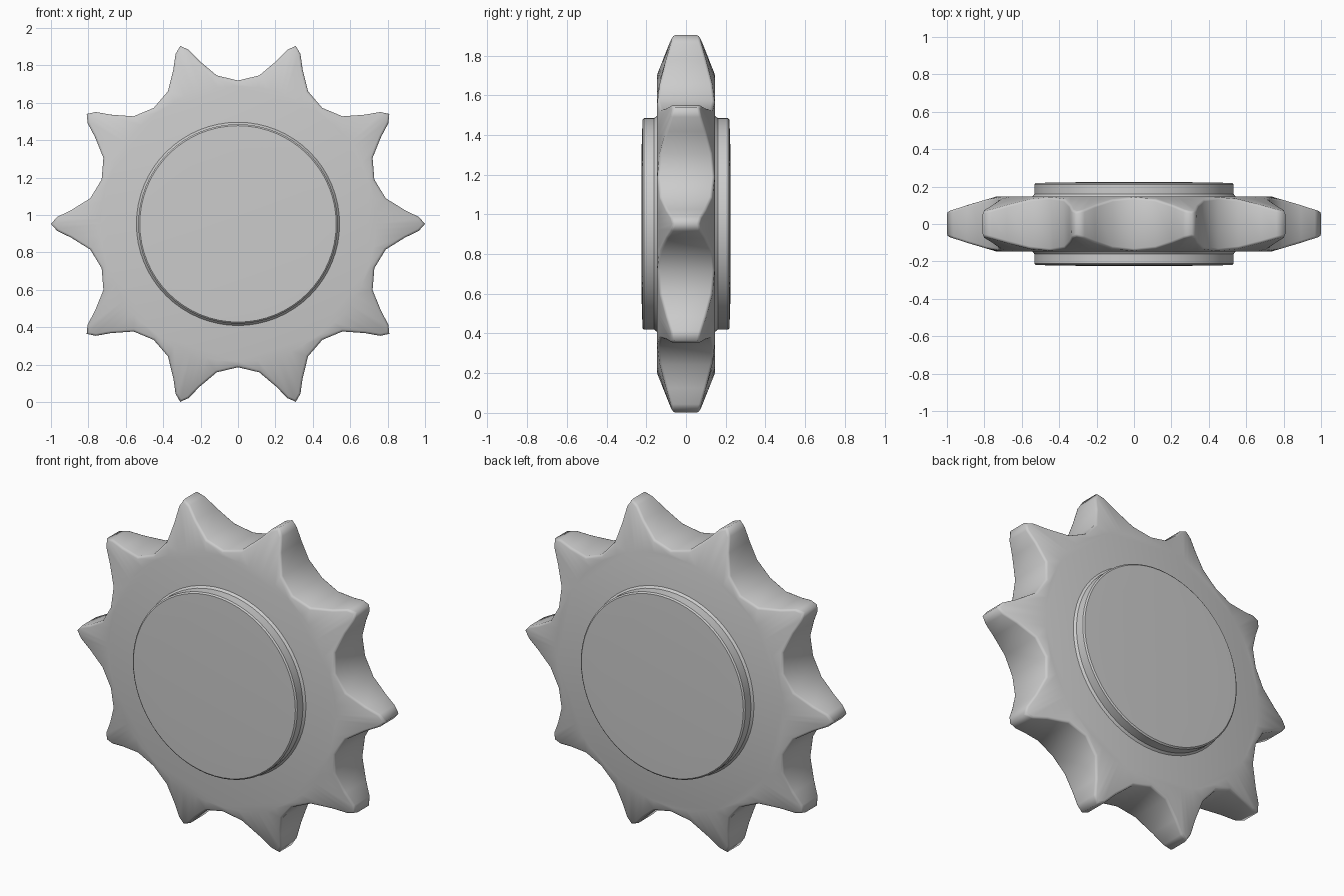
import bpy, bmesh, math

if "Cube" in bpy.data.objects:
    bpy.data.objects.remove(bpy.data.objects["Cube"])

CZ = 0.952      # wheel centre height
TEETH = 10
HALF = 0.147    # half thickness of the toothed disc


def finish(bm, name, angle):
    bmesh.ops.recalc_face_normals(bm, faces=bm.faces)
    me = bpy.data.meshes.new(name)
    bm.to_mesh(me)
    bm.free()
    ob = bpy.data.objects.new(name, me)
    bpy.context.collection.objects.link(ob)
    ob.location.z = CZ
    bpy.ops.object.select_all(action='DESELECT')
    ob.select_set(True)
    bpy.context.view_layer.objects.active = ob
    bpy.ops.object.shade_smooth_by_angle(angle=math.radians(angle))
    return ob


def half_width(r):
    # teeth taper towards their tips
    return HALF - max(0, r - 0.755) * (HALF - 0.066) / 0.245


# toothed disc: one tooth outline, repeated around the centre
half = [(1.0, 0.0), (0.967, 0.037), (0.893, 0.073), (0.79, 0.137)]
tooth = [(x, -y) for x, y in reversed(half[1:])] + half + [(0.729, 0.237)]
polar = []
for i in range(TEETH):
    for x, y in tooth:
        polar.append((math.hypot(x, y), math.atan2(y, x) + i * math.tau / TEETH))

bm = bmesh.new()
n = len(polar)


def ring(y_of, r_of):
    return [bm.verts.new((r_of(r) * math.cos(a), y_of(r), r_of(r) * math.sin(a))) for r, a in polar]


def bridge(a, b):
    for i in range(n):
        j = (i + 1) % n
        bm.faces.new((a[i], a[j], b[j], b[i]))


front_in = ring(lambda r: -HALF, lambda r: 0.735)
front_out = ring(lambda r: -half_width(r), lambda r: r)
back_out = ring(half_width, lambda r: r)
back_in = ring(lambda r: HALF, lambda r: 0.735)
bridge(front_in, front_out)
bridge(front_out, back_out)
bridge(back_out, back_in)
bm.faces.new(front_in)
bm.faces.new(back_in)

# soften the tooth rims
rims = [bm.edges.get((loop[i], loop[(i + 1) % n]))
        for loop in (front_out, back_out) for i in range(n)]
bmesh.ops.bevel(bm, geom=rims, offset=0.012, segments=2, profile=0.5,
                affect='EDGES', clamp_overlap=True)
finish(bm, "toothed_disc", 75)

# hub: lathed about the y axis, standing proud on both faces
bm = bmesh.new()
side = [(0.0, 0.224), (0.40, 0.223), (0.525, 0.219), (0.533, 0.212), (0.533, 0.16), (0.545, HALF - 0.002)]
profile = side + [(r, -y) for r, y in reversed(side)]
verts = [bm.verts.new((r, y, 0)) for r, y in profile]
edges = [bm.edges.new(p) for p in zip(verts, verts[1:])]
bmesh.ops.spin(bm, geom=verts + edges, cent=(0, 0, 0), axis=(0, 1, 0),
               angle=math.tau, steps=64)
bmesh.ops.remove_doubles(bm, verts=bm.verts, dist=1e-4)
finish(bm, "hub", 35)
